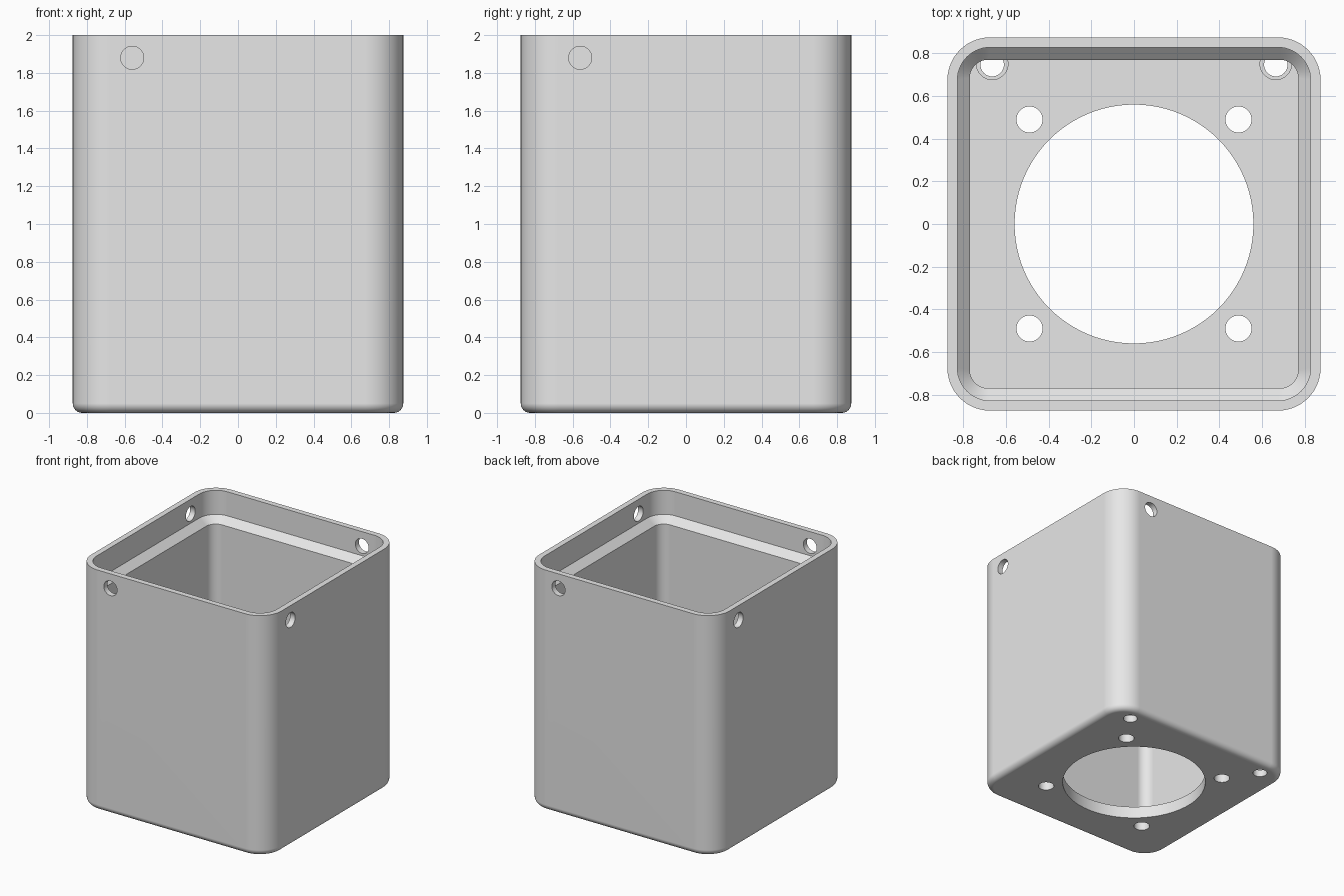
import bpy
import bmesh
import math
from mathutils import Matrix, Vector

cube = bpy.data.objects.get("Cube")
if cube:
    bpy.data.objects.remove(cube, do_unlink=True)

HALF, CORNER, HEIGHT = 0.875, 0.2, 2.0
FILLET, FLOOR = 0.05, 0.1
SEGMENTS = 14

grey = bpy.data.materials.new("plain grey")
grey.use_nodes = True
colour = (0.8, 0.8, 0.8, 1)
grey.diffuse_color = colour
grey.node_tree.nodes["Principled BSDF"].inputs["Base Color"].default_value = colour


def make_object(name, bm):
    bmesh.ops.recalc_face_normals(bm, faces=bm.faces)
    mesh = bpy.data.meshes.new(name)
    bm.to_mesh(mesh)
    bm.free()
    obj = bpy.data.objects.new(name, mesh)
    obj.data.materials.append(grey)
    bpy.context.collection.objects.link(obj)
    return obj


def rounded_ring(bm, half, radius, z):
    """Vertices of a rounded square at height z."""
    ring = []
    for quarter in range(4):
        turn = Matrix.Rotation(quarter * math.pi / 2, 3, 'Z')
        for i in range(SEGMENTS + 1):
            a = math.pi / 2 * i / SEGMENTS
            c = half - radius
            p = Vector((c + radius * math.cos(a), c + radius * math.sin(a), z))
            ring.append(bm.verts.new(turn @ p))
    return ring


def cut_cylinder(target, radius, start, end):
    """Subtract a cylinder running between two points."""
    start, end = Vector(start), Vector(end)
    axis = end - start
    bm = bmesh.new()
    place = Matrix.Translation((start + end) / 2) @ axis.to_track_quat('Z', 'Y').to_matrix().to_4x4()
    bmesh.ops.create_cone(bm, cap_ends=True, segments=96 if radius > 0.3 else 40,
                          radius1=radius, radius2=radius, depth=axis.length, matrix=place)
    cutter = make_object("hole_cutter", bm)
    cutter.hide_render = True
    mod = target.modifiers.new("hole", 'BOOLEAN')
    mod.operation = 'DIFFERENCE'
    mod.solver = 'EXACT'
    mod.object = cutter
    bpy.ops.object.modifier_apply(modifier=mod.name)
    bpy.data.objects.remove(cutter, do_unlink=True)


# Housing shell: filleted base, outer wall, rim, recess, sloped ledge, cavity
profile = []
for i in range(7):
    a = math.pi / 2 * i / 6
    inset = FILLET * (1 - math.sin(a))
    profile.append((HALF - inset, CORNER - inset, FILLET * (1 - math.cos(a))))
profile += [
    (HALF, CORNER, HEIGHT),
    (0.828, 0.153, HEIGHT),
    (0.828, 0.153, 1.8),
    (0.77, 0.085, 1.745),
    (0.77, 0.085, FLOOR),
]
bm = bmesh.new()
rings = [rounded_ring(bm, *step) for step in profile]
for low, high in zip(rings, rings[1:]):
    for i in range(len(low)):
        j = (i + 1) % len(low)
        bm.faces.new((low[i], low[j], high[j], high[i]))
bm.faces.new(rings[0])
bm.faces.new(rings[-1])
housing = make_object("housing", bm)
bpy.context.view_layer.objects.active = housing
housing.select_set(True)

# Large round opening and four screw holes in the floor
cut_cylinder(housing, 0.56, (0, 0, -0.1), (0, 0, 0.3))
for x in (-0.49, 0.49):
    for y in (-0.49, 0.49):
        cut_cylinder(housing, 0.061, (x, y, -0.1), (x, y, 0.3))

# Two counterbored holes in the back corners of the floor
for x in (-0.665, 0.665):
    cut_cylinder(housing, 0.055, (x, 0.747, -0.1), (x, 0.747, 0.08))
    cut_cylinder(housing, 0.074, (x, 0.751, 0.06), (x, 0.751, FLOOR + 0.001))

# One fixing hole near the top of each wall
for quarter in range(4):
    turn = Matrix.Rotation(quarter * math.pi / 2, 3, 'Z')
    cut_cylinder(housing, 0.061, turn @ Vector((-0.56, -1, 1.88)),
                 turn @ Vector((-0.56, -0.7, 1.88)))

# Smooth rounded corners with crisp edges
bpy.ops.object.shade_smooth_by_angle(angle=math.radians(30))
weighted = housing.modifiers.new("flat_face_normals", 'WEIGHTED_NORMAL')
weighted.keep_sharp = True
